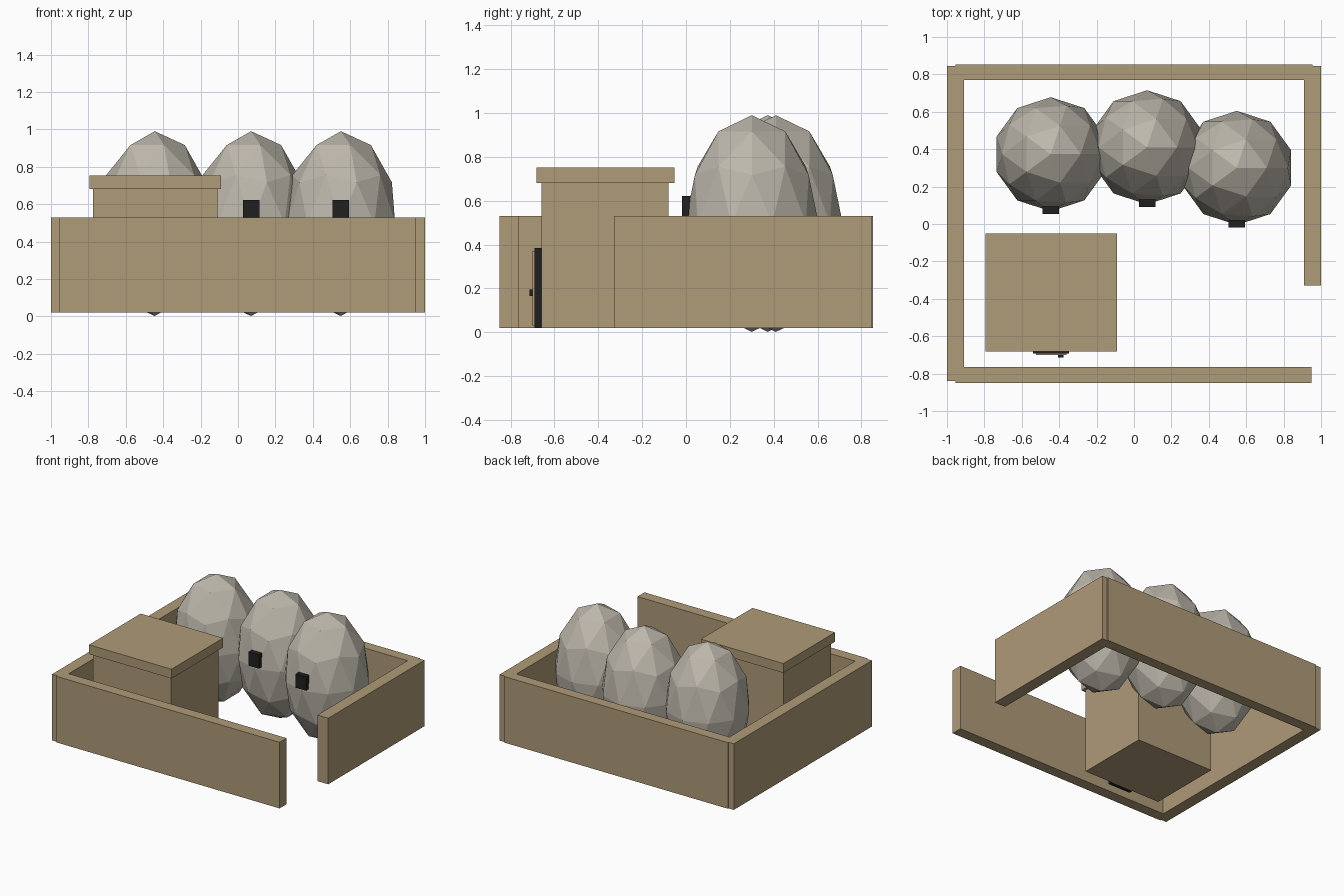
import bpy
from mathutils import Vector

cube = bpy.data.objects.get("Cube")
if cube:
    bpy.data.objects.remove(cube, do_unlink=True)


def make_material(name, rgb):
    mat = bpy.data.materials.new(name)
    mat.use_nodes = True
    colour = (*rgb, 1.0)
    mat.diffuse_color = colour
    mat.node_tree.nodes["Principled BSDF"].inputs["Base Color"].default_value = colour
    return mat


tan = make_material("tan wood", (0.43, 0.325, 0.188))
stone = make_material("pale stone", (0.51, 0.475, 0.41))
black = make_material("black", (0.014, 0.014, 0.015))


def box(name, low, high, mat):
    """Box spanning two opposite corners."""
    low, high = Vector(low), Vector(high)
    bpy.ops.mesh.primitive_cube_add(size=1, location=(low + high) / 2)
    obj = bpy.context.object
    obj.name = name
    obj.scale = high - low
    obj.data.materials.append(mat)
    return obj


# Enclosure walls, open at the front left corner
base, top = 0.02, 0.53
walls = {
    "front_wall": (-0.955, -0.85, 0.95, -0.765),
    "back_wall": (-0.955, 0.77, 0.955, 0.853),
    "right_wall": (-1.0, -0.84, -0.91, 0.845),
    "left_wall": (0.908, -0.328, 1.0, 0.845),
}
for name, (x0, y0, x1, y1) in walls.items():
    box(name, (x0, y0, base), (x1, y1, top), tan)

# Hut with overhanging flat roof
box("hut_body", (-0.775, -0.66, base), (-0.11, -0.08, 0.68), tan)
box("hut_roof", (-0.795, -0.682, 0.68), (-0.09, -0.052, 0.752), tan)

# Hut door
box("door_frame", (-0.54, -0.692, base), (-0.347, -0.655, 0.385), black)
box("door_panel", (-0.525, -0.7, 0.03), (-0.36, -0.69, 0.37), tan)
box("door_knob", (-0.405, -0.714, 0.165), (-0.376, -0.698, 0.195), black)

# Faceted egg-shaped pods, each with a small hatch on the front
radius, half_height = 0.305, 0.494
for i, (x, y) in enumerate([(-0.445, 0.373), (0.07, 0.41), (0.55, 0.3)], 1):
    bpy.ops.mesh.primitive_ico_sphere_add(subdivisions=2, radius=1, location=(x, y, 0.496))
    pod = bpy.context.object
    pod.name = f"pod_{i}"
    pod.scale = (radius, radius, half_height)
    pod.data.materials.append(stone)
    front = y - radius
    box(f"hatch_{i}", (x - 0.044, front - 0.014, 0.515),
        (x + 0.044, front + 0.025, 0.622), black)
